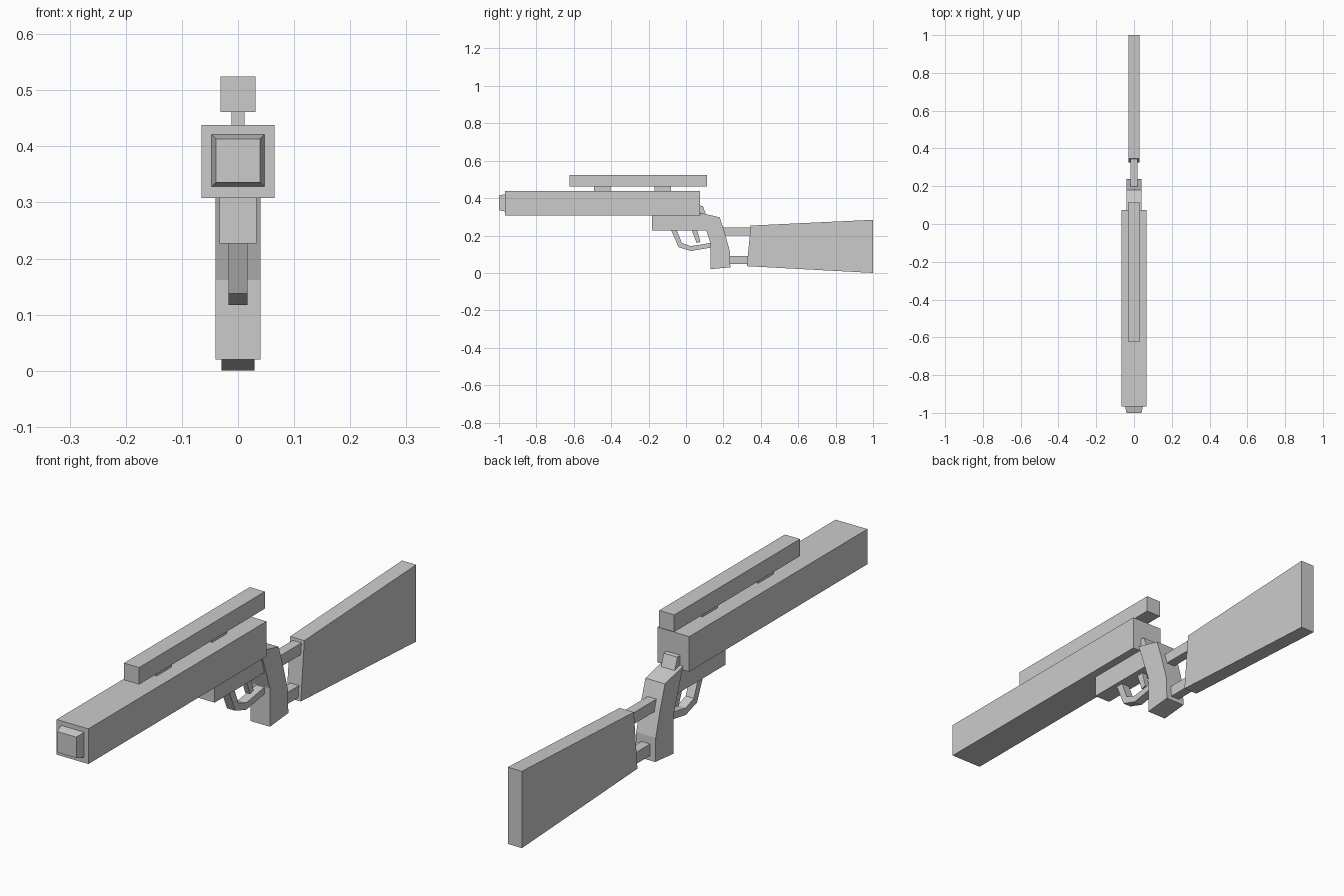
import bpy
import bmesh

cube = bpy.data.objects.get("Cube")
if cube:
    bpy.data.objects.remove(cube, do_unlink=True)

grey = bpy.data.materials.new("plain grey")
grey.use_nodes = True
COLOUR = (0.6, 0.6, 0.6, 1)
grey.diffuse_color = COLOUR
grey.node_tree.nodes["Principled BSDF"].inputs["Base Color"].default_value = COLOUR


def extrude(name, half_width, profile):
    """Side profile of (y, z) points, extruded evenly across x."""
    bm = bmesh.new()
    face = bm.faces.new([bm.verts.new((-half_width, y, z)) for y, z in profile])
    side = bmesh.ops.extrude_face_region(bm, geom=[face])
    moved = [v for v in side["geom"] if isinstance(v, bmesh.types.BMVert)]
    bmesh.ops.translate(bm, verts=moved, vec=(2 * half_width, 0, 0))
    bmesh.ops.recalc_face_normals(bm, faces=bm.faces)
    mesh = bpy.data.meshes.new(name)
    bm.to_mesh(mesh)
    bm.free()
    mesh.materials.append(grey)
    obj = bpy.data.objects.new(name, mesh)
    bpy.context.collection.objects.link(obj)
    return obj


def box(name, half_width, y0, y1, z0, z1):
    return extrude(name, half_width, [(y0, z0), (y1, z0), (y1, z1), (y0, z1)])


# Barrel housing and tapered muzzle
box("barrel_housing", 0.065, -0.967, 0.074, 0.308, 0.438)
muzzle = box("muzzle", 0.047, -1.0, -0.967, 0.328, 0.421)
for v in muzzle.data.vertices:
    if v.co.y < -0.99:
        v.co.x *= 0.83
        v.co.z = 0.3745 + (v.co.z - 0.3745) * 0.83

# Sight on two mounts
box("sight", 0.031, -0.622, 0.113, 0.461, 0.524)
for name, y in (("front_mount", -0.493), ("rear_mount", -0.168)):
    box(name, 0.012, y, y + 0.088, 0.438, 0.461)

# Receiver with the hammer behind it
box("receiver", 0.033, -0.183, 0.11, 0.227, 0.308)
extrude("hammer", 0.028, [(0.05, 0.362), (0.09, 0.358), (0.115, 0.29), (0.06, 0.29)])

# Trigger and its guard
extrude("trigger", 0.01, [(0.03, 0.23), (0.057, 0.16), (0.077, 0.165), (0.06, 0.23)])
extrude("trigger_guard", 0.017, [
    (-0.08, 0.23), (-0.04, 0.138), (0.025, 0.117), (0.13, 0.135),
    (0.13, 0.16), (0.025, 0.143), (-0.022, 0.16), (-0.05, 0.23)])

# Angled grip
extrude("grip", 0.04, [
    (0.13, 0.02), (0.13, 0.162), (0.075, 0.322), (0.18, 0.297),
    (0.205, 0.222), (0.234, 0.118), (0.237, 0.03)])

# Shoulder stock joined by two struts
box("upper_strut", 0.018, 0.18, 0.36, 0.2, 0.242)
box("lower_strut", 0.018, 0.2, 0.345, 0.047, 0.09)
extrude("stock", 0.029, [(0.325, 0.036), (1.0, 0.0), (1.0, 0.284), (0.346, 0.253)])
